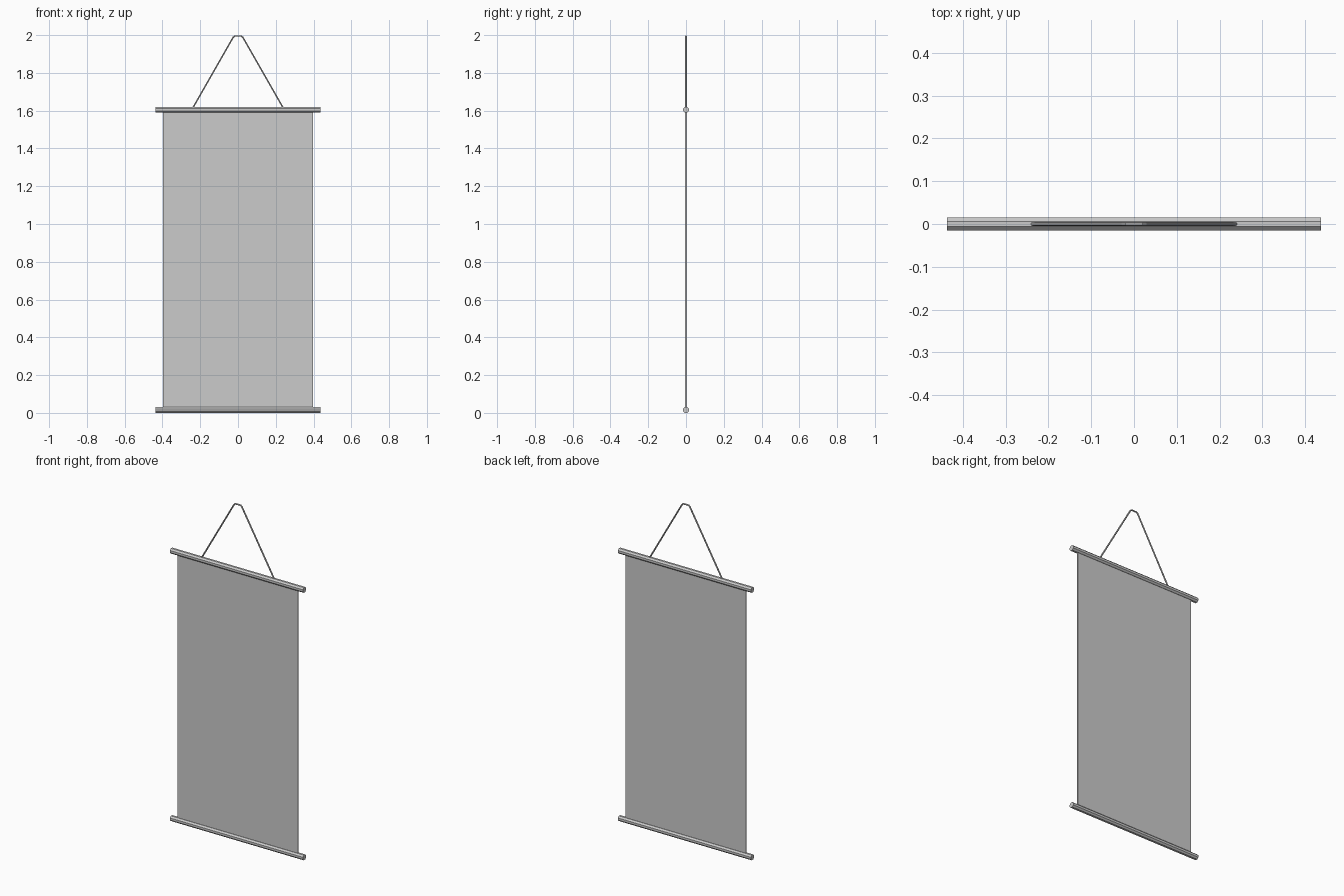
import bpy
from math import radians

if "Cube" in bpy.data.objects:
    bpy.data.objects.remove(bpy.data.objects["Cube"])

ROD_R = 0.0165      # circumradius of the octagonal rods
LOW_Z, HIGH_Z = 0.0155, 1.605


def rod(name, z):
    bpy.ops.mesh.primitive_cylinder_add(vertices=8, radius=ROD_R, depth=0.874)
    ob = bpy.context.object
    ob.name = name
    # put flats at top/bottom/front/back, then lay the rod along x
    ob.rotation_euler = (0, 0, radians(22.5))
    bpy.ops.object.transform_apply(rotation=True)
    ob.rotation_euler = (0, radians(90), 0)
    bpy.ops.object.transform_apply(rotation=True)
    ob.location = (0, 0, z)
    return ob


# Wooden rods at the bottom and top
rod("bottom_rod", LOW_Z)
rod("top_rod", HIGH_Z)

# Hanging cloth panel, ending inside both rods
bpy.ops.mesh.primitive_cube_add(size=1, location=(0, 0, (LOW_Z + HIGH_Z) / 2))
cloth = bpy.context.object
cloth.name = "cloth_panel"
cloth.scale = (0.792, 0.008, HIGH_Z - LOW_Z)
bpy.ops.object.transform_apply(scale=True)

# Hanging cord: one bent path with a thin round section
half = [(0.243, 1.608), (0.026, 1.988), (0.018, 1.9955)]
path = [(-x, z) for x, z in half] + [(x, z) for x, z in reversed(half)]
curve = bpy.data.curves.new("hanging_cord", "CURVE")
curve.dimensions = "3D"
curve.bevel_depth = 0.0045
curve.bevel_resolution = 1
curve.use_fill_caps = True
spline = curve.splines.new("POLY")
spline.points.add(len(path) - 1)
for p, (x, z) in zip(spline.points, path):
    p.co = (x, 0, z, 1)
spline.use_smooth = False
cord = bpy.data.objects.new("hanging_cord", curve)
bpy.context.collection.objects.link(cord)
